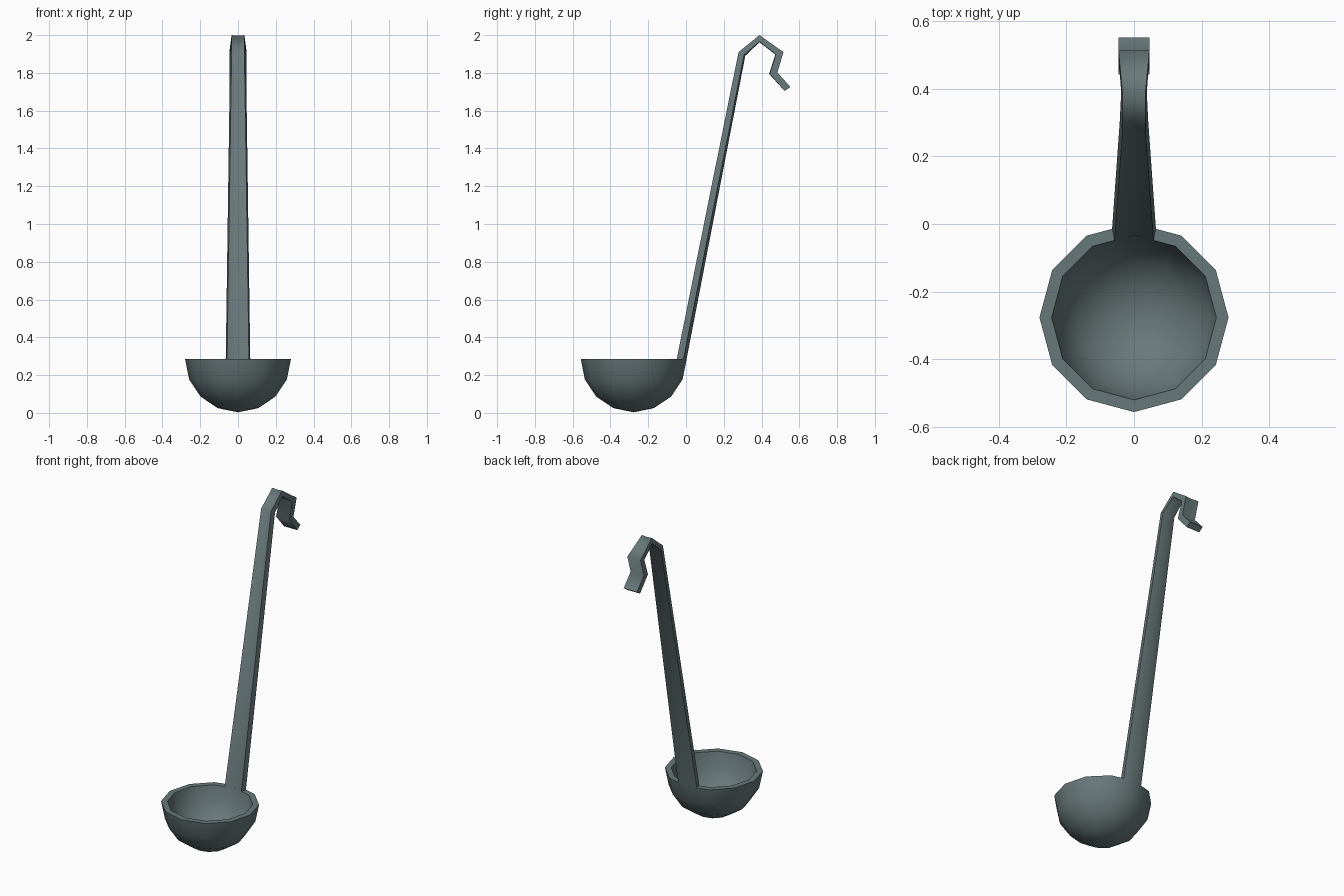
import bpy, bmesh, math
from mathutils import Vector

if "Cube" in bpy.data.objects:
    bpy.data.objects.remove(bpy.data.objects["Cube"])

steel = bpy.data.materials.new("grey_steel")
steel.diffuse_color = (0.14, 0.19, 0.195, 1)
steel.use_nodes = True
steel.node_tree.nodes["Principled BSDF"].inputs["Base Color"].default_value = steel.diffuse_color


def finish(name, bm):
    bmesh.ops.recalc_face_normals(bm, faces=bm.faces)
    me = bpy.data.meshes.new(name)
    bm.to_mesh(me)
    bm.free()
    ob = bpy.data.objects.new(name, me)
    bpy.context.collection.objects.link(ob)
    me.materials.append(steel)
    bpy.ops.object.select_all(action='DESELECT')
    ob.select_set(True)
    bpy.context.view_layer.objects.active = ob
    bpy.ops.object.shade_smooth_by_angle(angle=math.radians(77))


# Bowl: 12-sided double-walled hemisphere
CY, CZ, N = -0.277, 0.284, 12
bm = bmesh.new()
rings = []


def ring(radius, elev):
    r, z = radius * math.cos(elev), CZ - radius * math.sin(elev)
    return [bm.verts.new((r * math.cos(a * math.tau / N),
                          CY + r * math.sin(a * math.tau / N), z)) for a in range(N)]


steps = [math.radians(22.5 * i) for i in range(4)]
rings = [ring(0.28, e) for e in reversed(steps)] + [ring(0.244, e) for e in steps]
for a, b in zip(rings, rings[1:]):
    for i in range(N):
        j = (i + 1) % N
        bm.faces.new((a[i], a[j], b[j], b[i]))
for loop, radius in ((rings[0], 0.281), (rings[-1], 0.244)):
    pole = bm.verts.new((0, CY, CZ - radius))
    for i in range(N):
        bm.faces.new((loop[i], loop[(i + 1) % N], pole))
finish("bowl", bm)

# Handle with hook: front (y, z), back (y, z), front and back half width, bulge of the middle
rows = [
    ((-0.050, 0.280), (-0.015, 0.280), 0.058, 0.065, 0.017),
    ((0.278, 1.910), (0.307, 1.895), 0.034, 0.042, 0.008),
    ((0.389, 2.000), (0.389, 1.965), 0.034, 0.038, 0.003),
    ((0.516, 1.910), (0.476, 1.898), 0.046, 0.044, 0.003),
    ((0.484, 1.802), (0.443, 1.795), 0.046, 0.046, 0.003),
    ((0.553, 1.725), (0.522, 1.704), 0.046, 0.046, 0.0),
]
bm = bmesh.new()
sections = []
for f, b, wf, wb, bulge in rows:
    f, b = Vector((0, *f)), Vector((0, *b))
    off = (b - f).normalized() * bulge
    side = Vector((1, 0, 0))
    sections.append([bm.verts.new(p) for p in (
        f - side * wf, f + off, f + side * wf,
        b + side * wb, b + off, b - side * wb)])
for a, b in zip(sections, sections[1:]):
    for i in range(6):
        j = (i + 1) % 6
        bm.faces.new((a[i], a[j], b[j], b[i]))
for s in (sections[0], sections[-1]):
    bm.faces.new((s[0], s[1], s[4], s[5]))
    bm.faces.new((s[1], s[2], s[3], s[4]))
finish("hooked_handle", bm)
